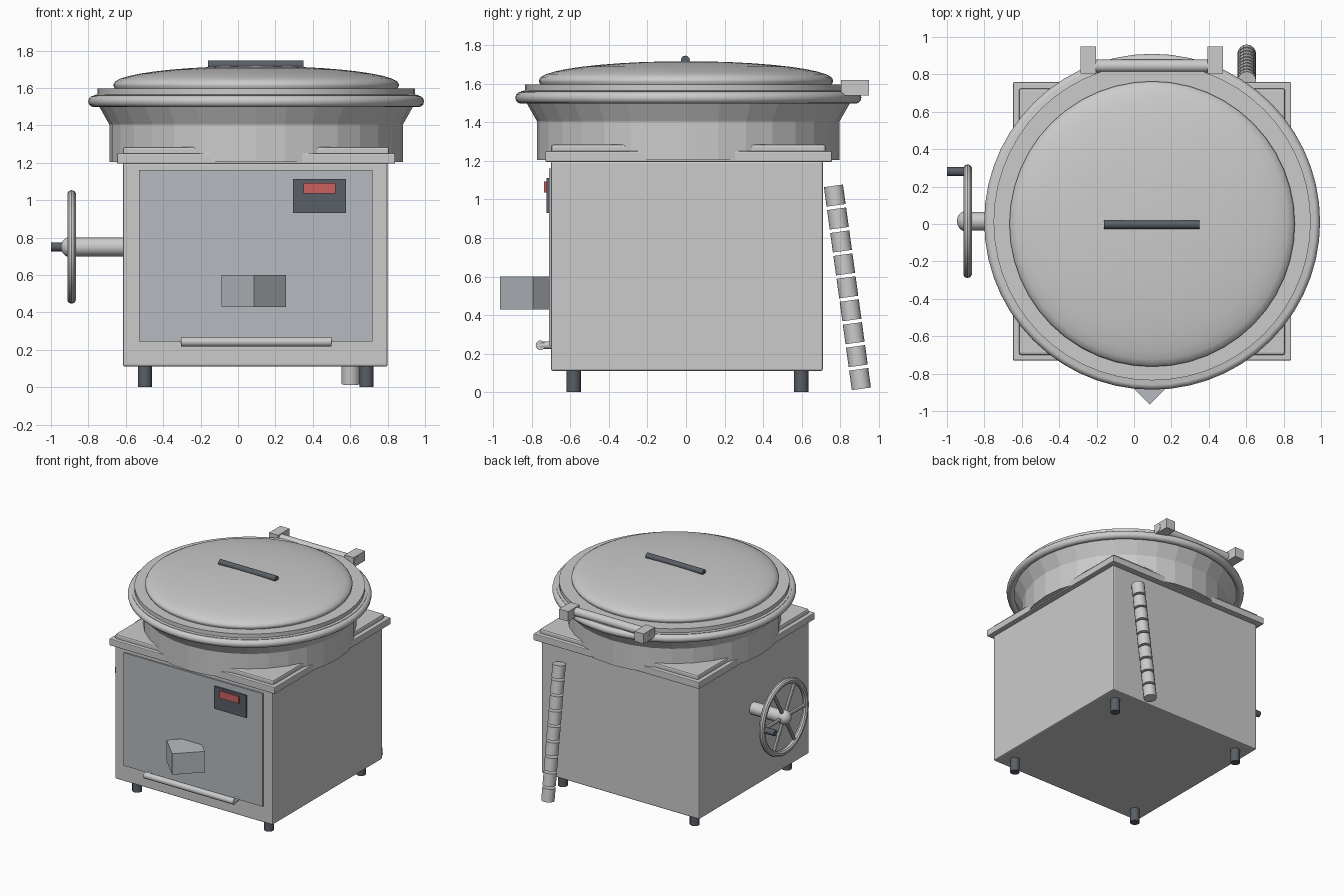
import bpy, bmesh, math
from mathutils import Vector

if "Cube" in bpy.data.objects:
    bpy.data.objects.remove(bpy.data.objects["Cube"])

CX, CY = 0.097, 0.012   # centre axis of the kettle


def mat(name, rgb):
    m = bpy.data.materials.new(name)
    m.diffuse_color = (*rgb, 1)
    m.use_nodes = True
    m.node_tree.nodes["Principled BSDF"].inputs["Base Color"].default_value = m.diffuse_color
    return m


DARK = mat("dark_steel", (0.10, 0.115, 0.135))
RED = mat("display_red", (0.6, 0.12, 0.12))
PANEL = mat("panel_grey", (0.47, 0.50, 0.53))


def finish(name, bm, material=None, smooth=True):
    bmesh.ops.recalc_face_normals(bm, faces=bm.faces)
    me = bpy.data.meshes.new(name)
    bm.to_mesh(me)
    bm.free()
    ob = bpy.data.objects.new(name, me)
    bpy.context.collection.objects.link(ob)
    if material:
        me.materials.append(material)
    if smooth:
        bpy.ops.object.select_all(action='DESELECT')
        ob.select_set(True)
        bpy.context.view_layer.objects.active = ob
        bpy.ops.object.shade_smooth_by_angle(angle=math.radians(32))
    return ob


def box(name, x, y, z, material=None, bevel=0):
    bm = bmesh.new()
    bmesh.ops.create_cube(bm, size=1)
    for v in bm.verts:
        v.co = [(a[0] + a[1]) / 2 + c * (a[1] - a[0]) for a, c in zip((x, y, z), v.co)]
    if bevel:
        bmesh.ops.bevel(bm, geom=bm.edges[:], offset=bevel, segments=2, profile=0.5, affect='EDGES')
    return finish(name, bm, material, False)


def rod(name, p, q, r, material=None, sides=16):
    p, q = Vector(p), Vector(q)
    bm = bmesh.new()
    bmesh.ops.create_cone(bm, cap_ends=True, segments=sides, radius1=r, radius2=r, depth=(q - p).length)
    rot = (q - p).to_track_quat('Z', 'Y')
    for v in bm.verts:
        v.co = rot @ v.co + (p + q) / 2
    return finish(name, bm, material, sides > 4)


def lathe(name, profile, sides, centre=(0, 0, 0), axis='Z', smooth=True, closed=False):
    bm = bmesh.new()
    rings = []
    for r, h in profile:
        ring = []
        for i in range(sides if r > 1e-5 else 1):
            a = 2 * math.pi * i / sides
            c, s = r * math.cos(a), r * math.sin(a)
            co = Vector((c, s, h)) if axis == 'Z' else Vector((h, c, s))
            ring.append(bm.verts.new(co + Vector(centre)))
        rings.append(ring)
    pairs = list(zip(rings, rings[1:])) + ([(rings[-1], rings[0])] if closed else [])
    for a, b in pairs:
        for i in range(sides):
            j = (i + 1) % sides
            quad = [a[i % len(a)], a[j % len(a)], b[j % len(b)], b[i % len(b)]]
            bm.faces.new(list(dict.fromkeys(quad)))
    return finish(name, bm, None, smooth)


def circle(R, r, h, n):
    return [(R + r * math.cos(2 * math.pi * i / n), h + r * math.sin(2 * math.pi * i / n)) for i in range(n)]


# Cabinet, worktop and raised deck
box("cabinet", (-0.615, 0.80), (-0.70, 0.71), (0.11, 1.20), bevel=0.01)
box("worktop", (-0.647, 0.84), (-0.73, 0.758), (1.195, 1.25), bevel=0.006)
box("raised_deck", (-0.615, 0.808), (-0.70, 0.725), (1.24, 1.285), bevel=0.012)

# Legs
for ix, x in (("left", -0.497), ("right", 0.687)):
    for iy, y in (("front", -0.583), ("back", 0.598)):
        rod(f"{iy}_{ix}_leg", (x, y, 0), (x, y, 0.12), 0.037, DARK, 12)

# Kettle bowl, rounded rim and lid seat
lathe("bowl", [(0, 1.205), (0.785, 1.205), (0.785, 1.405), (0.842, 1.505), (0.842, 1.53), (0, 1.53)],
      32, (CX, CY, 0), smooth=False)
lathe("rim_tube", circle(0.867, 0.031, 1.528, 12), 56, (CX, CY, 0), closed=True)
lathe("lid_seat", [(0, 1.52), (0.868, 1.52), (0.868, 1.562), (0.848, 1.565), (0.848, 1.597), (0, 1.597)],
      56, (CX, CY, 0))

# Domed lid with bar handle
dome = [(0.752, 1.59), (0.763, 1.61)]
dome += [(0.763 * math.cos(t), 1.62 + 0.097 * math.sin(t)) for t in [math.pi / 2 * i / 10 for i in range(11)]]
dome[-1] = (0, 1.717)
lathe("lid", dome, 48, (CX, 0, 0))
rod("lid_handle", (-0.16, -0.003, 1.723), (0.35, -0.003, 1.723), 0.023, DARK, 12)

# Lid hinge
rod("hinge_rod", (-0.287, 0.845, 1.58), (0.477, 0.845, 1.58), 0.034)
for side, x in (("left", -0.285), ("right", 0.393)):
    box(f"hinge_block_{side}", (x, x + 0.082), (0.805, 0.95), (1.54, 1.62))

# Front panel, control box and display
box("front_panel", (-0.53, 0.72), (-0.712, -0.69), (0.243, 1.16), PANEL)
box("control_box", (0.293, 0.578), (-0.724, -0.70), (0.93, 1.112), DARK)
box("display", (0.35, 0.52), (-0.736, -0.71), (1.035, 1.093), RED)

# Drain spout: a square block turned corner forward
rod("spout", (0.085, -0.793, 0.43), (0.085, -0.793, 0.60), 0.172, PANEL, 4)

# Towel bar with end posts
rod("front_bar", (-0.305, -0.755, 0.243), (0.5, -0.755, 0.243), 0.025)
for side, x in (("left", -0.29), ("right", 0.485)):
    rod(f"bar_post_{side}", (x, -0.755, 0.243), (x, -0.69, 0.243), 0.019, None, 12)

# Tilting hand wheel on the left side
WX, WY, WZ = -0.89, 0.015, 0.75
rod("wheel_shaft", (-0.60, WY, WZ), (-0.87, WY, WZ), 0.05)
lathe("wheel_rim", circle(0.28, 0.024, 0, 10), 40, (WX, WY, WZ), 'X', closed=True)
hub = [(0.057 * math.sin(math.pi * i / 10), 0.057 * math.cos(math.pi * i / 10)) for i in range(11)]
lathe("wheel_hub", hub, 20, (WX, WY, WZ), 'X')
for i in range(6):
    a = math.pi / 3 * i
    rod(f"wheel_spoke_{i + 1}", (WX, WY, WZ),
        (WX, WY + 0.28 * math.cos(a), WZ + 0.28 * math.sin(a)), 0.014, None, 8)
rod("wheel_grip", (-1.0, 0.28, WZ), (-0.89, 0.28, WZ), 0.024, DARK, 12)

# Segmented hose at the back
top, bottom = Vector((0.603, 0.772, 1.02)), Vector((0.603, 0.903, 0.068))
half = (bottom - top).normalized() * 0.051
for i in range(9):
    c = top.lerp(bottom, i / 8)
    rod(f"hose_segment_{i + 1}", c - half, c + half, 0.05)
